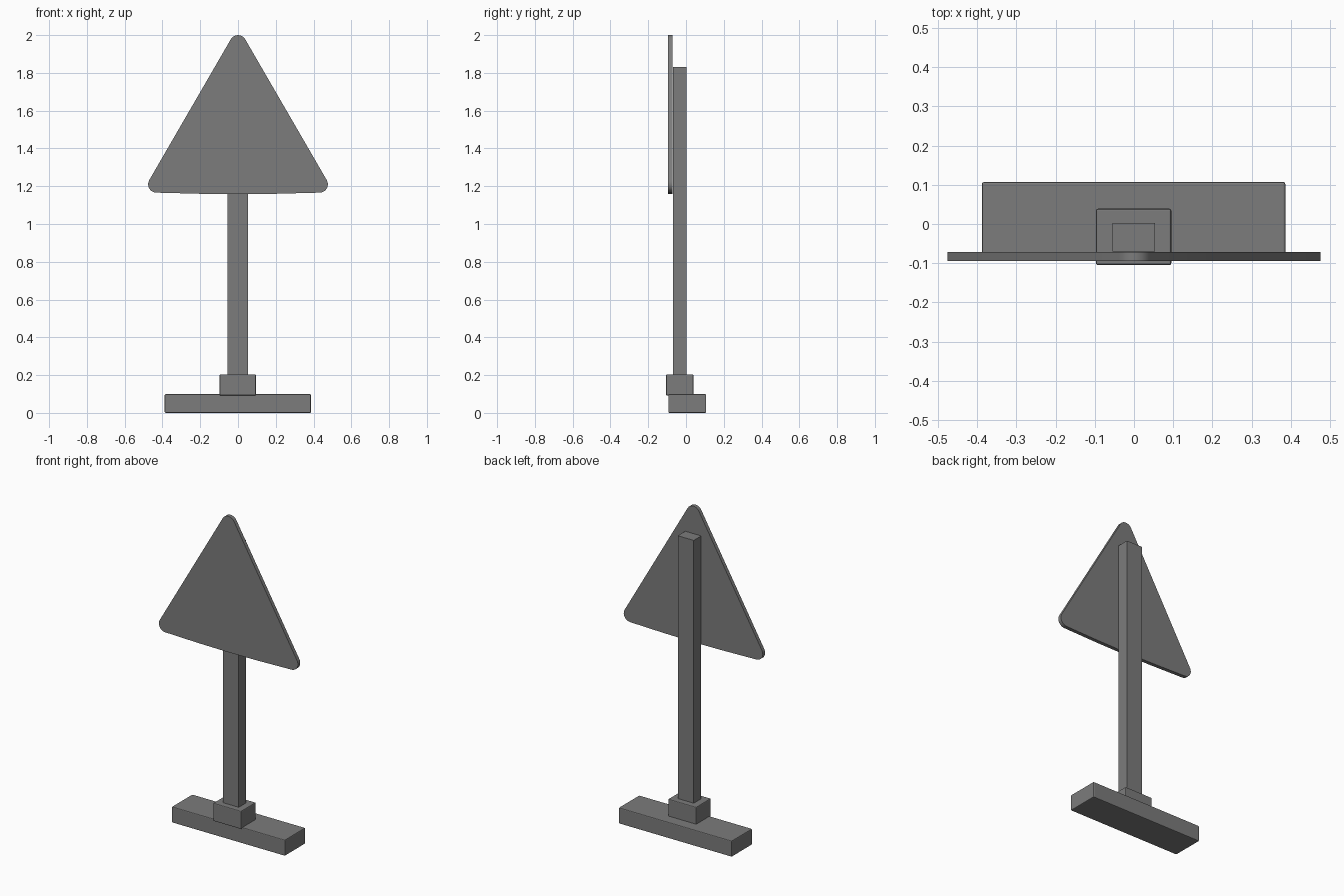
import bpy, bmesh, math

if "Cube" in bpy.data.objects:
    bpy.data.objects.remove(bpy.data.objects["Cube"])

grey = bpy.data.materials.new("grey")
grey.diffuse_color = (0.2, 0.2, 0.2, 1)
grey.use_nodes = True
grey.node_tree.nodes["Principled BSDF"].inputs["Base Color"].default_value = grey.diffuse_color


def finish(name, bm, bevel=0):
    bmesh.ops.recalc_face_normals(bm, faces=bm.faces)
    me = bpy.data.meshes.new(name)
    bm.to_mesh(me)
    bm.free()
    me.materials.append(grey)
    ob = bpy.data.objects.new(name, me)
    bpy.context.collection.objects.link(ob)
    if bevel:
        mod = ob.modifiers.new("soft_edges", 'BEVEL')
        mod.width = bevel
        mod.segments = 2
    return ob


def box(name, lo, hi, bevel=0):
    bm = bmesh.new()
    bmesh.ops.create_cube(bm, size=1)
    for v in bm.verts:
        v.co = [(a + b) / 2 + c * (b - a) for a, b, c in zip(lo, hi, v.co)]
    return finish(name, bm, bevel)


# Foot, socket and post
box("foot", (-0.388, -0.093, 0), (0.386, 0.107, 0.099), 0.005)
box("socket", (-0.097, -0.105, 0.092), (0.095, 0.039, 0.204), 0.005)
box("post", (-0.055, -0.07, 0.15), (0.054, 0.003, 1.83))

# Triangular plate with rounded corners and a slightly bowed lower edge
R = 0.044
pts = []
for cx, cz, start in ((0.432, 1.21, -90), (0, 2 - R, 30), (-0.432, 1.21, 150)):
    for i in range(9):
        a = math.radians(start + 120 * i / 8)
        pts.append((cx + R * math.cos(a), cz + R * math.sin(a)))
pts += [(-0.2, 1.16), (0, 1.158), (0.2, 1.16)]
bm = bmesh.new()
face = bm.faces.new([bm.verts.new((x, -0.094, z)) for x, z in pts])
ext = bmesh.ops.extrude_face_region(bm, geom=[face])
for g in ext["geom"]:
    if isinstance(g, bmesh.types.BMVert):
        g.co.y = -0.071
plate = finish("sign_plate", bm)
bpy.context.view_layer.objects.active = plate
plate.select_set(True)
bpy.ops.object.shade_smooth_by_angle(angle=math.radians(30))
